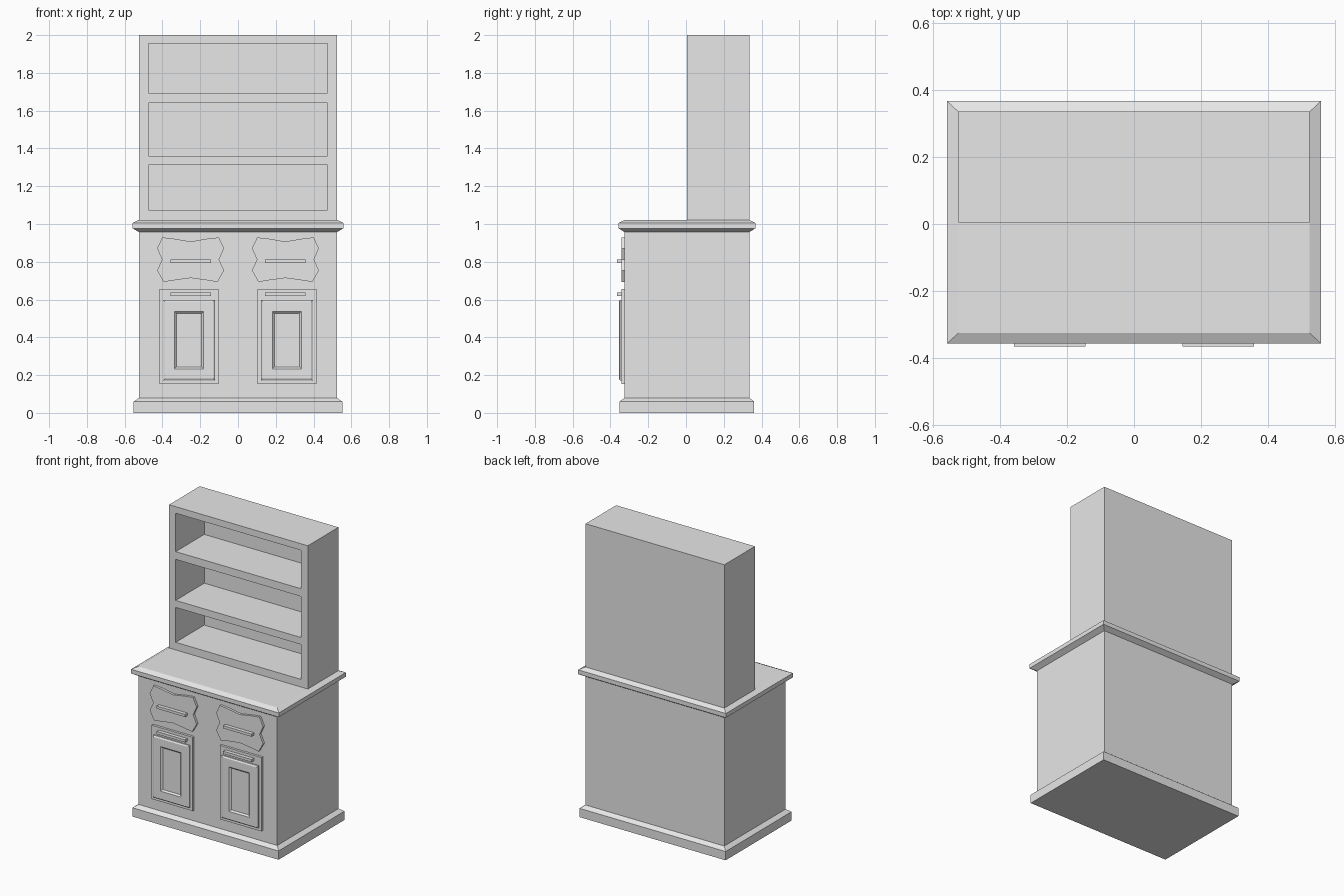
import bpy
import bmesh

if "Cube" in bpy.data.objects:
    bpy.data.objects.remove(bpy.data.objects["Cube"], do_unlink=True)

grey = bpy.data.materials.new("plain grey")
grey.use_nodes = True
grey.diffuse_color = (0.8, 0.8, 0.8, 1)
grey.node_tree.nodes["Principled BSDF"].inputs["Base Color"].default_value = (0.8, 0.8, 0.8, 1)

MID_Y = 0.005      # centre of the cabinet in depth
BODY_X = 0.524     # half width of the cabinet
BODY_Y = 0.33      # half depth of the cabinet
FACE_Y = MID_Y - BODY_Y
SIGNS = ((-1, -1), (1, -1), (1, 1), (-1, 1))


def plan_rect(hx, hy, z):
    return [(sx * hx, MID_Y + sy * hy, z) for sx, sy in SIGNS]


def front_rect(cx, cz, hx, hz, y):
    return [(cx + sx * hx, y, cz + sz * hz) for sx, sz in SIGNS]


def loft(name, *stacks):
    """Skin each stack of matching rings and cap its ends."""
    bm = bmesh.new()
    for rings in stacks:
        loops = [[bm.verts.new(p) for p in ring] for ring in rings]
        n = len(loops[0])
        for a, b in zip(loops, loops[1:]):
            for i in range(n):
                j = (i + 1) % n
                bm.faces.new((a[i], a[j], b[j], b[i]))
        bm.faces.new(loops[0][::-1])
        bm.faces.new(loops[-1])
    bmesh.ops.recalc_face_normals(bm, faces=bm.faces)
    mesh = bpy.data.meshes.new(name)
    bm.to_mesh(mesh)
    bm.free()
    mesh.materials.append(grey)
    obj = bpy.data.objects.new(name, mesh)
    bpy.context.collection.objects.link(obj)
    return obj


# Lower cabinet with its moulded plinth and worktop
loft("plinth", [plan_rect(0.552, 0.356, 0), plan_rect(0.552, 0.356, 0.06),
                plan_rect(BODY_X, BODY_Y, 0.08)])
loft("cabinet_body", [plan_rect(BODY_X, BODY_Y, 0.08), plan_rect(BODY_X, BODY_Y, 0.957)])
loft("worktop", [plan_rect(BODY_X, BODY_Y, 0.957), plan_rect(0.558, 0.362, 0.977),
                 plan_rect(0.558, 0.362, 1.006), plan_rect(BODY_X, BODY_Y, 1.022)])

# Upper shelf unit, hollowed by three open compartments
BACK_Y = MID_Y + BODY_Y
shelves = loft("shelf_unit", [front_rect(0, 1.511, BODY_X, 0.489, y) for y in (MID_Y, BACK_Y)])
openings = ((1.074, 1.312), (1.36, 1.64), (1.693, 1.955))
cutter = loft("shelf_cutter", *[
    [front_rect(0, (lo + hi) / 2, 0.474, (hi - lo) / 2, y) for y in (MID_Y - 0.1, BACK_Y - 0.022)]
    for lo, hi in openings])
cutter.hide_render = True
cut = shelves.modifiers.new("compartments", "BOOLEAN")
cut.operation = "DIFFERENCE"
cut.solver = "EXACT"
cut.object = cutter
bpy.context.view_layer.objects.active = shelves
bpy.ops.object.modifier_apply(modifier=cut.name)
bpy.data.objects.remove(cutter, do_unlink=True)

# Right half of the wavy drawer outline, from top centre to bottom centre
WAVE = [(0, 0.907), (0.088, 0.922), (0.15, 0.929), (0.177, 0.871), (0.151, 0.812),
        (0.177, 0.754), (0.143, 0.693), (0.088, 0.702), (0, 0.714)]
OUTLINE = WAVE + [(-x, z) for x, z in WAVE[-2:0:-1]]
PLATE_Y = -0.341


def handle(name, cx, cz):
    loft(name, [front_rect(cx, cz, 0.107, 0.009, y) for y in (PLATE_Y, -0.366)])


# Drawer fronts, doors and handles on each side
for side, s in (("left", 1), ("right", -1)):
    cx = s * 0.251
    loft(side + "_drawer_front", [[(cx + x, y, z) for x, z in OUTLINE] for y in (FACE_Y, PLATE_Y)])
    handle(side + "_drawer_handle", cx, 0.803)

    dx = s * 0.259
    loft(side + "_door", [front_rect(dx, 0.405, 0.156, 0.252, y) for y in (FACE_Y, PLATE_Y)])
    handle(side + "_door_handle", cx, 0.629)

    # Raised panel with a chamfered rim and a sunken middle
    steps = ((0.137, 0.213, PLATE_Y), (0.137, 0.213, -0.35), (0.128, 0.204, -0.356),
             (0.077, 0.152, -0.356), (0.067, 0.142, -0.346))
    loft(side + "_door_panel", [front_rect(dx, 0.385, hx, hz, y) for hx, hz, y in steps])
